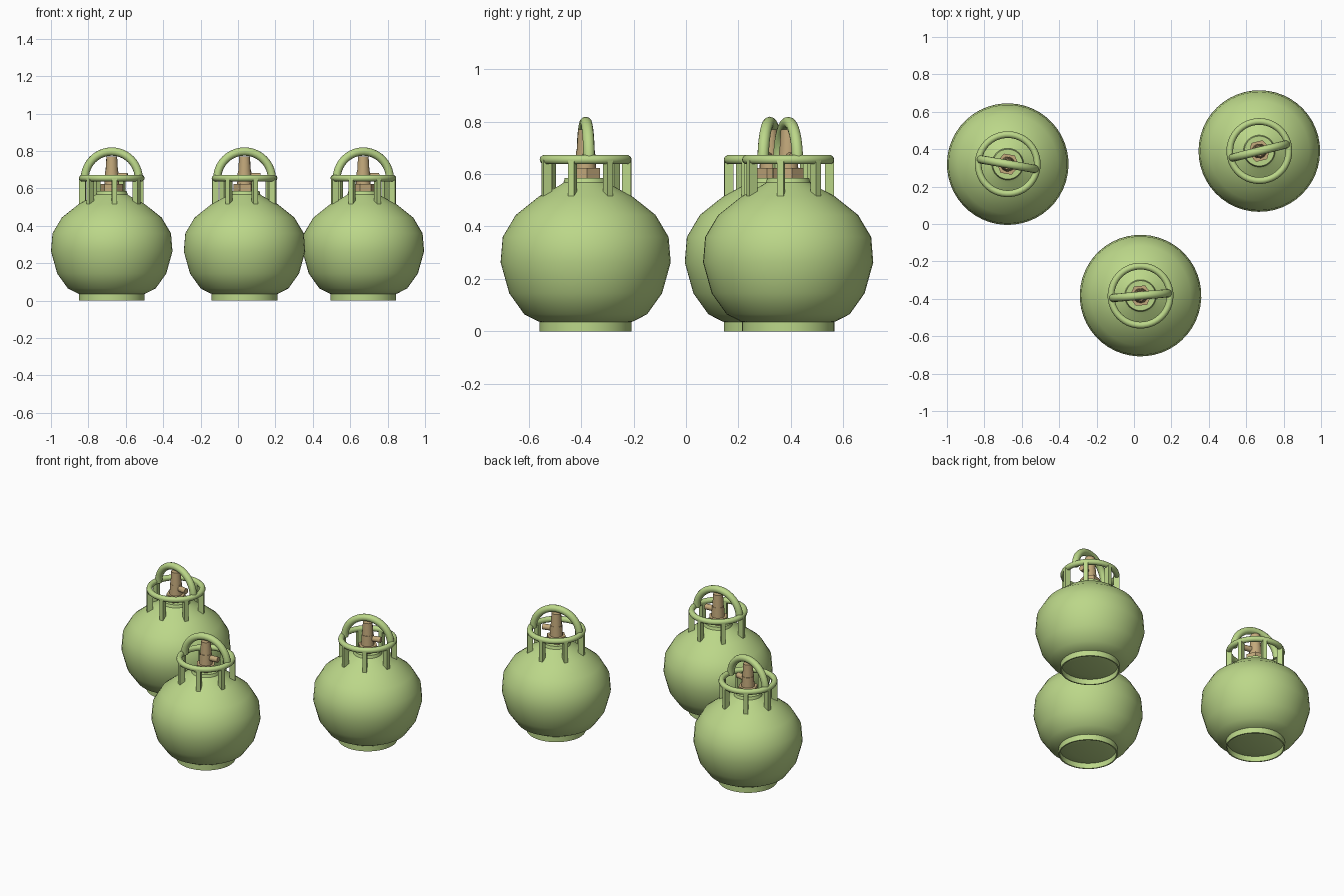
import bpy, bmesh, math
from mathutils import Matrix, Vector

if "Cube" in bpy.data.objects:
    bpy.data.objects.remove(bpy.data.objects["Cube"])


def material(name, rgb):
    m = bpy.data.materials.new(name)
    m.diffuse_color = (*rgb, 1)
    m.use_nodes = True
    m.node_tree.nodes["Principled BSDF"].inputs["Base Color"].default_value = m.diffuse_color
    return m


GREEN = material("green_paint", (0.50, 0.68, 0.25))
BRASS = material("brass", (0.55, 0.40, 0.20))


def finish(name, bm, mat, xf, smooth=True):
    bmesh.ops.recalc_face_normals(bm, faces=bm.faces)
    me = bpy.data.meshes.new(name)
    bm.to_mesh(me)
    bm.free()
    me.materials.append(mat)
    ob = bpy.data.objects.new(name, me)
    bpy.context.collection.objects.link(ob)
    ob.matrix_world = xf
    if smooth:
        bpy.ops.object.select_all(action='DESELECT')
        ob.select_set(True)
        bpy.context.view_layer.objects.active = ob
        bpy.ops.object.shade_smooth_by_angle(angle=math.radians(40))
    return ob


def lathe(name, profile, mat, xf, n=48, closed=False):
    bm = bmesh.new()
    vs = [bm.verts.new((r, 0, z)) for r, z in profile]
    pairs = list(zip(vs, vs[1:])) + ([(vs[-1], vs[0])] if closed else [])
    es = [bm.edges.new(p) for p in pairs]
    bmesh.ops.spin(bm, geom=vs + es, cent=(0, 0, 0), axis=(0, 0, 1),
                   angle=2 * math.pi, steps=n)
    bmesh.ops.remove_doubles(bm, verts=bm.verts, dist=1e-5)
    return finish(name, bm, mat, xf)


def add_cone(bm, r1, r2, z0, z1, n, rot=None):
    m = Matrix.Translation((0, 0, (z0 + z1) / 2))
    m = (rot or Matrix()) @ m
    bmesh.ops.create_cone(bm, cap_ends=True, segments=n, radius1=r1, radius2=r2,
                          depth=z1 - z0, matrix=m)


def circle(r0, z0, r, n):
    return [(r0 + r * math.cos(2 * math.pi * i / n),
             z0 + r * math.sin(2 * math.pi * i / n)) for i in range(n)]


BODY = [(0, 0.018), (0.10, 0.022), (0.18, 0.037), (0.235, 0.065), (0.292, 0.145),
        (0.325, 0.263), (0.317, 0.36), (0.267, 0.444), (0.178, 0.515),
        (0.10, 0.557), (0.085, 0.567), (0.08, 0.585), (0, 0.585)]
FOOT = [(0.176, 0), (0.176, 0.045), (0.168, 0.045), (0.168, 0)]


def gas_bottle(tag, x, y, deg):
    xf = Matrix.Translation((x, y, 0)) @ Matrix.Rotation(math.radians(deg), 4, 'Z')

    # tank and foot ring
    lathe("tank_body" + tag, BODY, GREEN, xf)
    lathe("foot_ring" + tag, FOOT, GREEN, xf, closed=True)

    # collar ring
    lathe("collar_ring" + tag, circle(0.158, 0.655, 0.018, 10), GREEN, xf, closed=True)

    # collar posts
    bm = bmesh.new()
    for i in range(7):
        a = math.radians(182) + i * 2 * math.pi / 7
        m = (Matrix.Rotation(a, 4, 'Z') @ Matrix.Translation((0.158, 0, 0.585))
             @ Matrix.Diagonal((0.034, 0.025, 0.14, 1)))
        bmesh.ops.create_cube(bm, size=1, matrix=m)
    finish("collar_posts" + tag, bm, GREEN, xf, smooth=False)

    # arched carry handle
    bm = bmesh.new()
    vs = [bm.verts.new((px, py, 0.65)) for px, py in circle(0.147, 0, 0.022, 12)]
    face = bm.faces.new(vs)
    out = bmesh.ops.spin(bm, geom=[face], cent=(0, 0, 0.65), axis=(0, -1, 0),
                         angle=math.pi, steps=20)
    finish("carry_handle" + tag, bm, GREEN, xf)

    # valve: hex nut, stem, cap and side outlet
    bm = bmesh.new()
    turn = Matrix.Rotation(math.radians(30), 4, 'Z')
    add_cone(bm, 0.06, 0.06, 0.58, 0.624, 6, turn)
    add_cone(bm, 0.04, 0.036, 0.62, 0.69, 12)
    add_cone(bm, 0.034, 0.029, 0.69, 0.77, 12)
    side = Matrix.Translation((0, 0, 0.665)) @ Matrix.Rotation(math.pi / 2, 4, 'Y')
    add_cone(bm, 0.018, 0.018, 0, 0.085, 10, side)
    finish("valve" + tag, bm, BRASS, xf)


# three bottles standing in a loose triangle
for tag, x, y, deg in (("_left", -0.675, 0.32, -10), ("_front", 0.035, -0.383, 5),
                       ("_right", 0.67, 0.39, 14)):
    gas_bottle(tag, x, y, deg)
